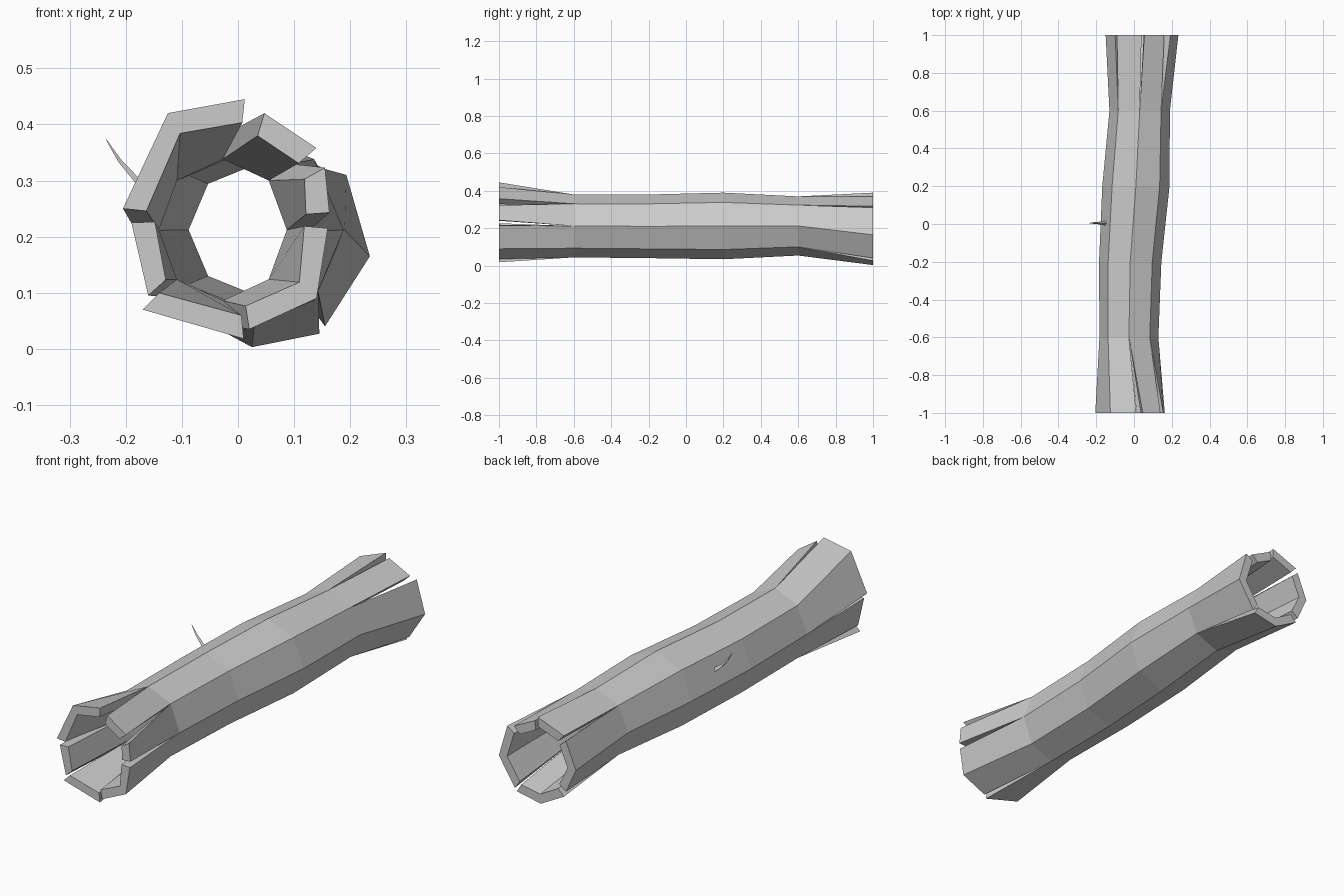
import bpy, bmesh, math
from mathutils import Vector

if "Cube" in bpy.data.objects:
    bpy.data.objects.remove(bpy.data.objects["Cube"])

N, WALL = 8, 0.042


def finish(bm, name):
    bmesh.ops.recalc_face_normals(bm, faces=bm.faces[:])
    me = bpy.data.meshes.new(name)
    bm.to_mesh(me)
    bm.free()
    ob = bpy.data.objects.new(name, me)
    bpy.context.collection.objects.link(ob)
    return ob


bm = bmesh.new()


def pair(x, y, z, cx, cz):
    """Outer vertex and matching inner vertex, one wall thickness inward."""
    p, c = Vector((x, y, z)), Vector((cx, y, cz))
    return bm.verts.new(p), bm.verts.new(p + (c - p).normalized() * WALL)


def bridge(a0, a1, b0, b1):
    for k in (0, 1):
        bm.faces.new((a0[k], a1[k], b1[k], b0[k]))


# Octagonal hollow trunk: y, centre x, centre z, radius x, radius z
rings = []
for y, cx, cz, rx, rz in [(-.6, -.027, .212, .156, .168), (-.2, -.02, .21, .165, .17),
                          (.2, .01, .212, .178, .178), (.6, .03, .212, .16, .158)]:
    rings.append([pair(cx + rx * math.cos(i * math.tau / N), y,
                       cz + rz * math.sin(i * math.tau / N), cx, cz) for i in range(N)])
for r0, r1 in zip(rings, rings[1:]):
    for i in range(N):
        j = (i + 1) % N
        bridge(r0[i], r0[j], r1[i], r1[j])


# Splintered ends: each stave is (first octagon corner, outer end points x, z)
def staves(ring, y, cx, cz, parts):
    for start, pts in parts:
        end = [pair(x, y, z, cx, cz) for x, z in pts]
        base = [ring[(start + k) % N] for k in range(len(pts))]
        for k in range(len(pts) - 1):
            bridge(base[k], base[k + 1], end[k], end[k + 1])
            bm.faces.new((end[k][0], end[k + 1][0], end[k + 1][1], end[k][1]))
        for k in (0, -1):
            bm.faces.new((base[k][0], end[k][0], end[k][1], base[k][1]))


staves(rings[0], -1, -.01, .23, [
    (0, [(.163, .243), (.155, .323)]),
    (1, [(.14, .358), (.047, .42)]),
    (2, [(.012, .445), (-.125, .42), (-.205, .25)]),
    (4, [(-.19, .225), (-.16, .095)]),
    (5, [(-.17, .07), (.01, .018)]),
    (6, [(.02, .035), (.14, .09), (.16, .215)])])
staves(rings[-1], 1, .04, .2, [
    (7, [(.155, .04), (.235, .165), (.193, .31)]),
    (1, [(.16, .318), (.055, .37)]),
    (2, [(.04, .39), (-.09, .34)]),
    (3, [(-.10, .32), (-.15, .2), (-.10, .09)]),
    (5, [(-.09, .065), (.025, .003), (.145, .027)])])
finish(bm, "hollow_log")

# Small bent twig on the left side
bm = bmesh.new()
prev = None
for x, z, r in [(-.15, .275, .014), (-.182, .30, .008), (-.212, .335, .005), (-.235, .373, .001)]:
    ring = [bm.verts.new((x + r * .7 * math.cos(a), .005 + r * math.sin(a), z + r * .5 * math.cos(a)))
            for a in (0, math.tau / 3, 2 * math.tau / 3)]
    if prev:
        for i in range(3):
            j = (i + 1) % 3
            bm.faces.new((prev[i], prev[j], ring[j], ring[i]))
    else:
        bm.faces.new(ring)
    prev = ring
bm.faces.new(prev)
finish(bm, "twig")
